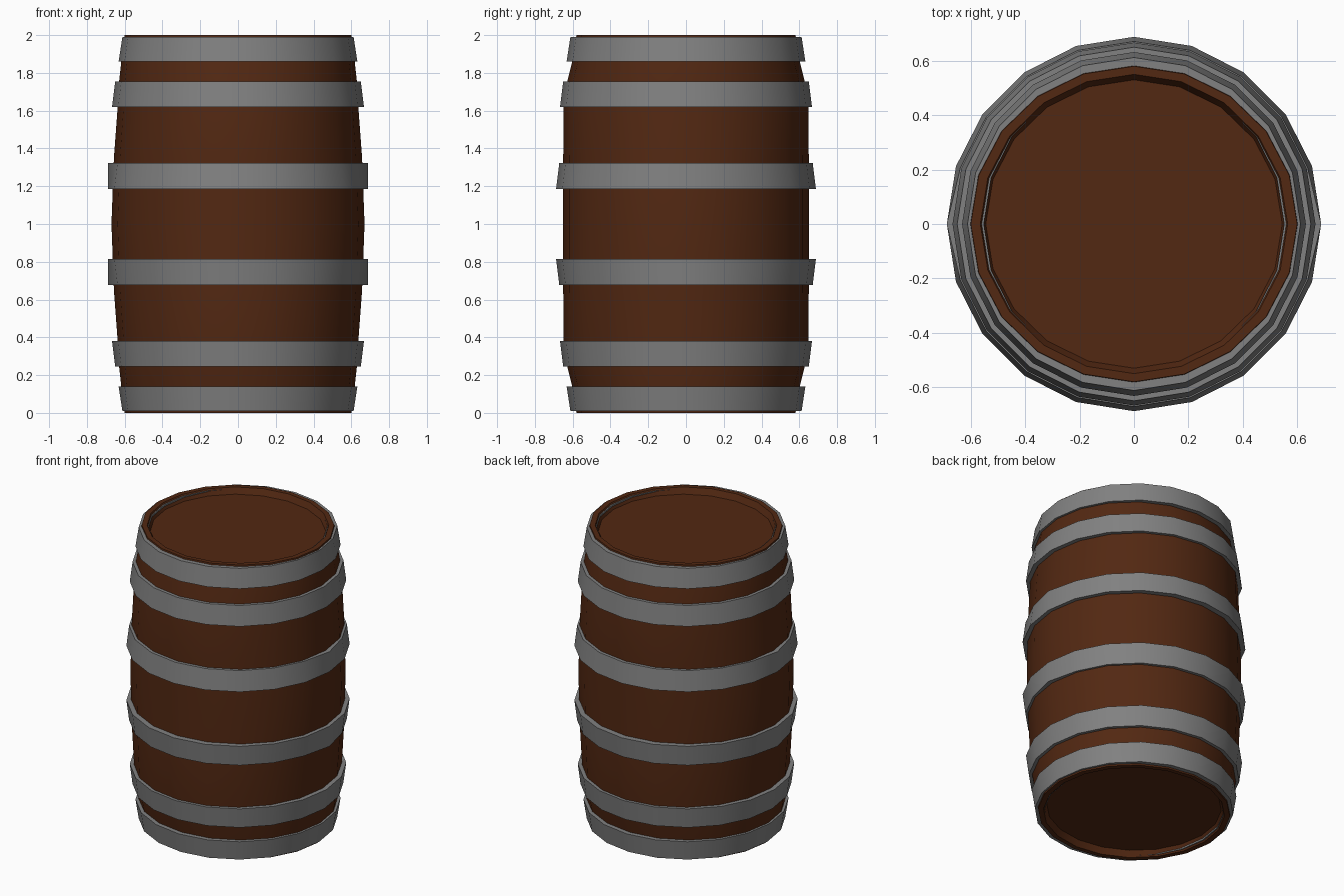
import bpy, bmesh, math

if "Cube" in bpy.data.objects:
    bpy.data.objects.remove(bpy.data.objects["Cube"])

SIDES = 20


def material(name, rgb):
    m = bpy.data.materials.new(name)
    m.diffuse_color = (*rgb, 1)
    m.use_nodes = True
    m.node_tree.nodes["Principled BSDF"].inputs["Base Color"].default_value = m.diffuse_color
    return m


wood = material("brown wood", (0.085, 0.021, 0.006))
iron = material("grey iron", (0.22, 0.22, 0.22))


def lathe(name, profile, mat, closed=False):
    """Sweep (rx, ry, z) points round the z axis; closed makes a hoop."""
    bm = bmesh.new()
    rings = []
    for rx, ry, z in profile:
        rings.append([bm.verts.new((rx * math.cos(a), ry * math.sin(a), z))
                      for a in (2 * math.pi * i / SIDES for i in range(SIDES))])
    pairs = list(zip(rings, rings[1:]))
    if closed:
        pairs.append((rings[-1], rings[0]))
    else:
        bm.faces.new(rings[0])
        bm.faces.new(rings[-1])
    for a, b in pairs:
        for i in range(SIDES):
            j = (i + 1) % SIDES
            bm.faces.new((a[i], a[j], b[j], b[i]))
    bmesh.ops.recalc_face_normals(bm, faces=bm.faces)
    me = bpy.data.meshes.new(name)
    bm.to_mesh(me)
    bm.free()
    me.materials.append(mat)
    ob = bpy.data.objects.new(name, me)
    bpy.context.collection.objects.link(ob)
    bpy.ops.object.select_all(action='DESELECT')
    ob.select_set(True)
    bpy.context.view_layer.objects.active = ob
    bpy.ops.object.shade_smooth_by_angle(angle=math.radians(30))
    return ob


# Barrel body: recessed head, rim, then bulging staves, mirrored about z = 1
upper = [(0.657, 0.65, 1.35), (0.637, 0.648, 1.62), (0.63, 0.63, 1.75),
         (0.618, 0.602, 1.86), (0.60, 0.58, 2.0),
         (0.565, 0.55, 2.0), (0.545, 0.53, 1.96)]
lower = [(rx, ry, 2 - z) for rx, ry, z in reversed(upper)]
lathe("barrel_body", lower + [(0.67, 0.65, 1.0)] + upper, wood)

# Iron hoops: radius at the wide edge and narrow edge, with heights
hoops = [("end", 0.632, 0.612, 1.86, 1.99),
         ("quarter", 0.667, 0.65, 1.62, 1.755),
         ("belly", 0.688, 0.671, 1.185, 1.322)]
for label, wide, narrow, z0, z1 in hoops:
    for side in ("upper", "lower"):
        prof = [(wide, wide, z0), (narrow, narrow, z1),
                (narrow - 0.06, narrow - 0.06, z1), (wide - 0.06, wide - 0.06, z0)]
        if side == "lower":
            prof = [(rx, ry, 2 - z) for rx, ry, z in prof]
        hoop = lathe(f"{side}_{label}_hoop", prof, iron, closed=True)
        # belly hoops stand upright where their ends are joined at the sides
        if label == "belly":
            for v in hoop.data.vertices:
                if abs(v.co.y) < 1e-4 and abs(abs(v.co.x) - narrow) < 1e-4:
                    v.co.x = math.copysign(wide, v.co.x)
